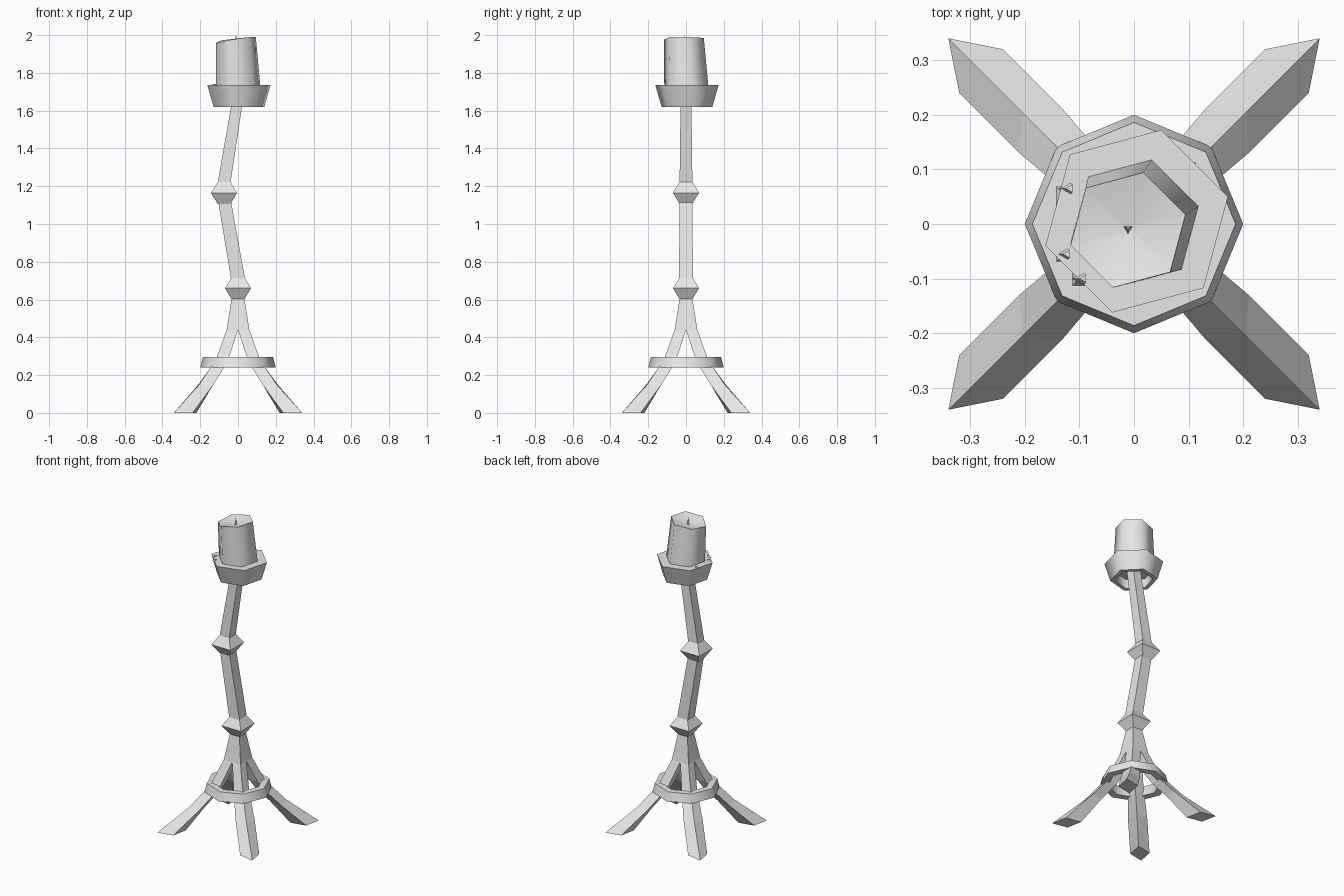
import bpy
import math

cube = bpy.data.objects.get("Cube")
if cube:
    bpy.data.objects.remove(cube)

grey = bpy.data.materials.new("plain_grey")
grey.use_nodes = True
grey.diffuse_color = (0.8, 0.8, 0.8, 1)
grey.node_tree.nodes["Principled BSDF"].inputs["Base Color"].default_value = (0.8, 0.8, 0.8, 1)


def polygon(sides, radius, z, turn=0, cx=0, cy=0):
    """Regular polygon of points at one height."""
    angles = [math.radians(turn) + math.tau * i / sides for i in range(sides)]
    return [(cx + radius * math.cos(a), cy + radius * math.sin(a), z) for a in angles]


def square(cx, z, half):
    return polygon(4, half * math.sqrt(2), z, 45, cx)


def loft(name, rings, closed=False, smooth=False):
    """Skin matching rings; closed joins last to first, otherwise cap both ends."""
    n = len(rings[0])
    verts = [p for ring in rings for p in ring]
    count = len(rings)
    faces = []
    for r in range(count if closed else count - 1):
        a, b = r * n, (r + 1) % count * n
        for i in range(n):
            j = (i + 1) % n
            faces.append((a + i, a + j, b + j, b + i))
    if not closed:
        faces.append(tuple(reversed(range(n))))
        faces.append(tuple(range((count - 1) * n, count * n)))
    mesh = bpy.data.meshes.new(name)
    mesh.from_pydata(verts, [], faces)
    mesh.materials.append(grey)
    obj = bpy.data.objects.new(name, mesh)
    bpy.context.collection.objects.link(obj)
    if smooth:
        bpy.ops.object.select_all(action='DESELECT')
        obj.select_set(True)
        bpy.context.view_layer.objects.active = obj
        bpy.ops.object.shade_smooth_by_angle(angle=math.radians(64))
    return obj


# Four splayed legs: height, outer corner, inner corner, side taper
leg_steps = [(0, 0.34, 0.22, 0.02), (0.15, 0.205, 0.135, -0.005), (0.24, 0.145, 0.075, 0),
             (0.3, 0.11, 0.046, 0), (0.44, 0.06, 0, 0), (0.61, 0.033, 0, 0)]
leg_rings = [[(o, o, z), (i + t, o - t, z), (i, i, z), (o - t, i + t, z)]
             for z, o, i, t in leg_steps]
for k, place in enumerate(("back_left", "back_right", "front_right", "front_left")):
    leg = loft("leg_" + place, leg_rings)
    leg.rotation_euler.z = k * math.pi / 2

# Eight-sided brace ring around the legs
loft("brace_ring", [polygon(8, 0.2, 0.24), polygon(8, 0.186, 0.295),
                    polygon(8, 0.145, 0.295), polygon(8, 0.155, 0.24)], closed=True, smooth=True)

# Crooked post and its two collars
for name, x, z in (("lower_collar", 0, 0.66), ("upper_collar", -0.074, 1.165)):
    loft(name, [square(x, z - 0.058, 0.034), square(x, z, 0.069), square(x, z + 0.058, 0.034)])
loft("lower_post", [square(0, 0.71, 0.037), square(-0.071, 1.12, 0.034)])
loft("upper_post", [square(-0.075, 1.21, 0.034), square(-0.008, 1.62, 0.029),
                    square(0.002, 1.69, 0.029)])

# Six-sided cup, open underneath
TURN = 15
loft("cup", [polygon(6, r, z, TURN, 0.005, 0.005) for r, z in
             ((0.139, 1.62), (0.173, 1.735), (0.112, 1.735), (0.112, 1.62))],
     closed=True, smooth=True)

# Leaning candle with an uneven, slightly hollow top
top_heights = (1.99, 1.985, 1.972, 1.958, 1.975, 1.99)
base = polygon(6, 0.123, 1.68, TURN, 0.004, 0.004)
rim = [(x, y, z) for (x, y, _), z in
       zip(polygon(6, 0.109, 0, TURN, -0.011, -0.011), top_heights)]
hollow = polygon(6, 0.01, 1.955, TURN, -0.011, -0.011)
loft("candle", [base, rim, hollow], smooth=True)

# Wick
loft("wick", [polygon(3, 0.01, 1.95, 30, -0.011, -0.009),
              polygon(3, 0.001, 1.998, 30, -0.011, -0.009)])

# Small wax drips on the cup rim
for k, (x, y) in enumerate(((-0.125, 0.065), (-0.13, -0.055), (-0.1, -0.1))):
    loft("wax_drip_%d" % (k + 1), [polygon(3, 0.014, 1.73, 60, x, y),
                                   polygon(3, 0.008, 1.742, 60, x + 0.008, y)])
